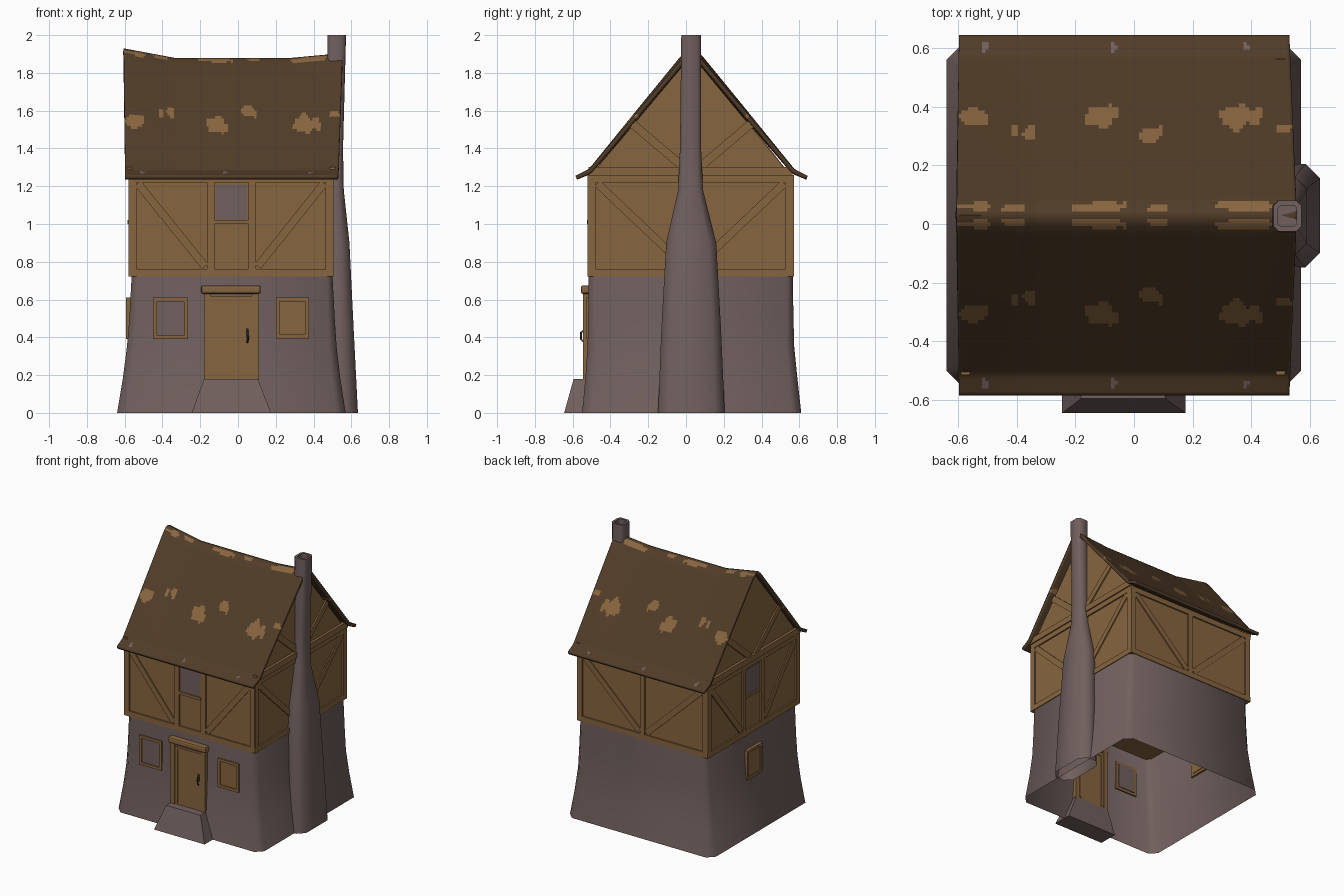
import bpy, bmesh, math
from mathutils import Vector, noise

if "Cube" in bpy.data.objects:
    bpy.data.objects.remove(bpy.data.objects["Cube"])


def material(name, rgb):
    m = bpy.data.materials.new(name)
    m.diffuse_color = (*rgb, 1)
    m.use_nodes = True
    m.node_tree.nodes["Principled BSDF"].inputs["Base Color"].default_value = m.diffuse_color
    return m


STONE = material("stone", (0.165, 0.118, 0.112))
WOOD = material("tan_wood", (0.245, 0.130, 0.050))
THATCH = material("dark_thatch", (0.082, 0.045, 0.021))
IRON = material("iron", (0.04, 0.036, 0.036))


def finish(name, bm, mats, smooth=None, recalc=True):
    if recalc:
        bmesh.ops.recalc_face_normals(bm, faces=bm.faces[:])
    me = bpy.data.meshes.new(name)
    bm.to_mesh(me)
    bm.free()
    for m in mats:
        me.materials.append(m)
    ob = bpy.data.objects.new(name, me)
    bpy.context.collection.objects.link(ob)
    if smooth:
        bpy.ops.object.select_all(action='DESELECT')
        bpy.context.view_layer.objects.active = ob
        ob.select_set(True)
        bpy.ops.object.shade_smooth_by_angle(angle=math.radians(smooth))
    return ob


def loft(name, rings, mat, cap=False, smooth=50):
    """Skin of chamfered rectangles: (z, x0, x1, y0, y1, chamfer)."""
    bm = bmesh.new()
    prev = None
    for z, x0, x1, y0, y1, c in rings:
        pts = [(x0 + c, y0), (x1 - c, y0), (x1, y0 + c), (x1, y1 - c),
               (x1 - c, y1), (x0 + c, y1), (x0, y1 - c), (x0, y0 + c)]
        ring = [bm.verts.new((x, y, z)) for x, y in pts]
        if prev:
            for i in range(8):
                j = (i + 1) % 8
                bm.faces.new((prev[i], prev[j], ring[j], ring[i]))
        prev = ring
    if cap:
        bm.faces.new(prev)
    else:
        # open shell: keep the outward winding made above
        return finish(name, bm, [mat], smooth, recalc=False)
    return finish(name, bm, [mat], smooth, recalc=False)


def hexa(bm, bottom, top):
    b = [bm.verts.new(p) for p in bottom]
    t = [bm.verts.new(p) for p in top]
    n = len(b)
    bm.faces.new(b[::-1])
    bm.faces.new(t)
    for i in range(n):
        j = (i + 1) % n
        bm.faces.new((b[i], b[j], t[j], t[i]))


def at(face, u, v, d):
    """Point on a wall side: u along it, v up, d = coordinate along its axis."""
    return (u, d, v) if face in ("front", "back") else (d, u, v)


OUT = {"front": -1, "back": 1, "left": -1, "right": 1}
PLANE = {"front": -0.51, "back": 0.56, "left": -0.57, "right": 0.495}


def beams(name, face, segs, width=0.04, depth=0.011, mat=WOOD, inner=0.01):
    """Straight timbers along centre lines (u0, v0, u1, v1) on one wall."""
    bm = bmesh.new()
    s, p = OUT[face], PLANE[face]
    for u0, v0, u1, v1 in segs:
        a, b = Vector((u0, v0)), Vector((u1, v1))
        t = (b - a).normalized()
        n = Vector((-t.y, t.x)) * width / 2
        q = [a - n, b - n, b + n, a + n]
        hexa(bm, [at(face, c.x, c.y, p - s * inner) for c in q],
             [at(face, c.x, c.y, p + s * depth) for c in q])
    return finish(name, bm, [mat])


def plate(name, face, u0, u1, v0, v1, depth, mat, inner=0.005):
    m = (v0 + v1) / 2
    return beams(name, face, [(u0, m, u1, m)], v1 - v0, depth, mat, inner)


# stone ground floor, open underneath
loft("stone_wall", [(0, -.64, .57, -.55, .61, .05), (.18, -.61, .542, -.533, .59, .045),
                    (.35, -.588, .522, -.521, .573, .04), (.5, -.575, .512, -.518, .569, .035),
                    (.73, -.563, .5, -.515, .565, .03)], STONE)

# chimney with hollow top
rows = [(0, .47, .635, -.148, .205, .05), (.45, .46, .612, -.13, .185, .045),
        (.9, .45, .59, -.105, .16, .04), (1.18, .455, .56, -.042, .09, .025),
        (1.4, .465, .556, -.032, .08, .018), (2, .475, .572, -.025, .08, .018),
        (2, .492, .555, -.008, .063, .008), (1.9, .492, .555, -.008, .063, .008)]
loft("chimney", rows, STONE, cap=True)

# door step
bm = bmesh.new()
hexa(bm, [(-.245, -.645, 0), (.175, -.645, 0), (.175, -.5, 0), (-.245, -.5, 0)],
     [(-.18, -.595, .18), (.105, -.595, .18), (.105, -.5, .18), (-.18, -.5, .18)])
finish("door_step", bm, [STONE])

# upper storey and gable walls
bm = bmesh.new()
base = [(-.57, -.51), (.495, -.51), (.495, .56), (-.57, .56)]
hexa(bm, [(x, y, .722) for x, y in base], [(x, y, 1.26) for x, y in base])
finish("upper_storey", bm, [WOOD])
MID = 0.03
for side, xa, xb, top in (("left", -.57, -.54, 1.87), ("right", .465, .495, 1.84)):
    bm = bmesh.new()
    prof = [(-.51, 1.25), (.56, 1.25), (MID + .045, top), (MID - .045, top)]
    hexa(bm, [(xa, y, z) for y, z in prof], [(xb, y, z) for y, z in prof])
    finish(side + "_gable", bm, [WOOD])

# timber frames on the four sides
for face in OUT:
    long = face in ("front", "back")
    lo, hi = (-.58, .505) if long else (-.52, .57)
    mid = (lo + hi) / 2
    segs = [(lo, .742, hi, .742), (lo, 1.24, hi, 1.24),
            (lo + .022, .76, lo + .022, 1.22), (hi - .022, .76, hi - .022, 1.22)]
    if face in ("front", "left"):
        posts = (mid - .107, mid + .112)
    else:
        posts = (mid,)
    segs += [(p, .76, p, 1.22) for p in posts]
    beams(face + "_frame", face, segs)
    beams(face + "_braces", face, [(lo + .05, 1.215, posts[0] - .03, .775),
                                   (hi - .05, 1.215, posts[-1] + .03, .775)], .042, .008)
    if not long:
        beams(face + "_gable_beam", face, [(lo + .005, 1.28, hi - .005, 1.28)], .045, .02)
        beams(face + "_gable_braces", face, [(MID - .325, 1.54, MID - .03, 1.29),
                                             (MID + .325, 1.54, MID + .03, 1.29)], .045, .01)
    if face in ("front", "left"):
        # upper window between the posts
        plate(face + "_upper_pane", face, mid - .08, mid + .085, 1.02, 1.21, .004, STONE)
        plate(face + "_upper_sill", face, mid - .09, mid + .095, 1.0, 1.02, .014, WOOD)


# ground floor windows
def window(name, face, u0, u1, v0, v1, d, pane, w=.02):
    plate(name + "_pane", face, u0 + w, u1 - w, v0 + w, v1 - w, d, pane)
    beams(name + "_frame", face, [(u0 + w / 2, v0, u0 + w / 2, v1), (u1 - w / 2, v0, u1 - w / 2, v1),
                                  (u0, v0 + w / 2, u1, v0 + w / 2), (u0, v1 - w / 2, u1, v1 - w / 2)],
          w, d + .008, WOOD, 0)


window("front_left_window", "front", -.45, -.265, .39, .61, .011, STONE)
window("front_right_window", "front", .2, .375, .395, .61, .011, WOOD)
window("side_window", "left", -.06, .12, .39, .61, .016, WOOD)

# door, its frame, lintel and handle
plate("door", "front", -.15, .08, .18, .62, .027, WOOD)
beams("door_frame", "front", [(-.162, .178, -.162, .64), (.092, .178, .092, .64)], .034, .034)
beams("door_boards", "front", [(-.13, .19, -.13, .61), (.066, .19, .066, .61),
                               (-.14, .6, .075, .6)], .016, .03)
lintel = plate("door_lintel", "front", -.195, .12, .63, .675, .047, WOOD)
bev = lintel.modifiers.new("round", 'BEVEL')
bev.width, bev.segments = .012, 2
plate("handle_plate", "front", .042, .056, .4, .45, .031, IRON)
cu = bpy.data.curves.new("door_handle", 'CURVE')
cu.dimensions = '3D'
cu.bevel_depth = .005
cu.bevel_resolution = 1
sp = cu.splines.new('POLY')
pts = [(.049, -.535, .44), (.051, -.556, .425), (.053, -.556, .39), (.049, -.537, .372)]
sp.points.add(len(pts) - 1)
for p, co in zip(sp.points, pts):
    p.co = (*co, 1)
cu.materials.append(IRON)
bpy.context.collection.objects.link(bpy.data.objects.new("door_handle", cu))


# sagging thatched roof
def interp(table, t):
    for (a, va), (b, vb) in zip(table, table[1:]):
        if t <= b:
            return va + (vb - va) * (t - a) / (b - a)
    return table[-1][1]


PROFILE = [(0, 1.93), (.025, 1.92), (.055, 1.892), (.3, 1.592), (.545, 1.29), (.615, 1.255)]
SAG = [(0, 0), (.23, .05), (.77, .05), (1, .025)]
# worn patches: (x, distance from ridge, half length, half width, material)
PATCHES = [(-.55, .335, .06, .03, 1), (-.38, .275, .055, .04, 1), (-.11, .33, .075, .045, 1),
           (.07, .28, .055, .035, 1), (.35, .335, .085, .045, 1), (.5, .3, .04, .02, 1),
           (-.55, .03, .06, .02, 1), (-.39, .025, .06, .018, 1), (-.12, .03, .09, .02, 1),
           (.08, .025, .04, .018, 1), (.38, .03, .11, .022, 1),
           (-.51, .575, .018, .02, 2), (-.07, .575, .018, .02, 2), (.38, .575, .018, .02, 2)]
bm = bmesh.new()
NX, NY = 100, 100
grid = []
for j in range(NY + 1):
    o = -.615 + 1.23 * j / NY
    k = 1 - abs(o) / .615
    left, right = -.597 - .008 * k, .53 + .025 * k
    row = []
    for i in range(NX + 1):
        t = i / NX
        z = interp(PROFILE, abs(o)) - interp(SAG, t) * k
        row.append(bm.verts.new((left + (right - left) * t, MID + o, z)))
    grid.append(row)
for j in range(NY):
    for i in range(NX):
        f = bm.faces.new((grid[j][i], grid[j][i + 1], grid[j + 1][i + 1], grid[j + 1][i]))
        c = f.calc_center_median()
        o = abs(c.y - MID)
        rough = 1.1 * noise.noise(Vector((c.x * 22, o * 22, 3.3)))
        for px, po, rx, ro, m in PATCHES:
            if ((c.x - px) / rx) ** 2 + ((o - po) / ro) ** 2 + rough < .75:
                f.material_index = m
roof = finish("thatched_roof", bm, [THATCH, WOOD, STONE], 40, recalc=False)
sol = roof.modifiers.new("thickness", 'SOLIDIFY')
sol.thickness = .022
sol.offset = -1
